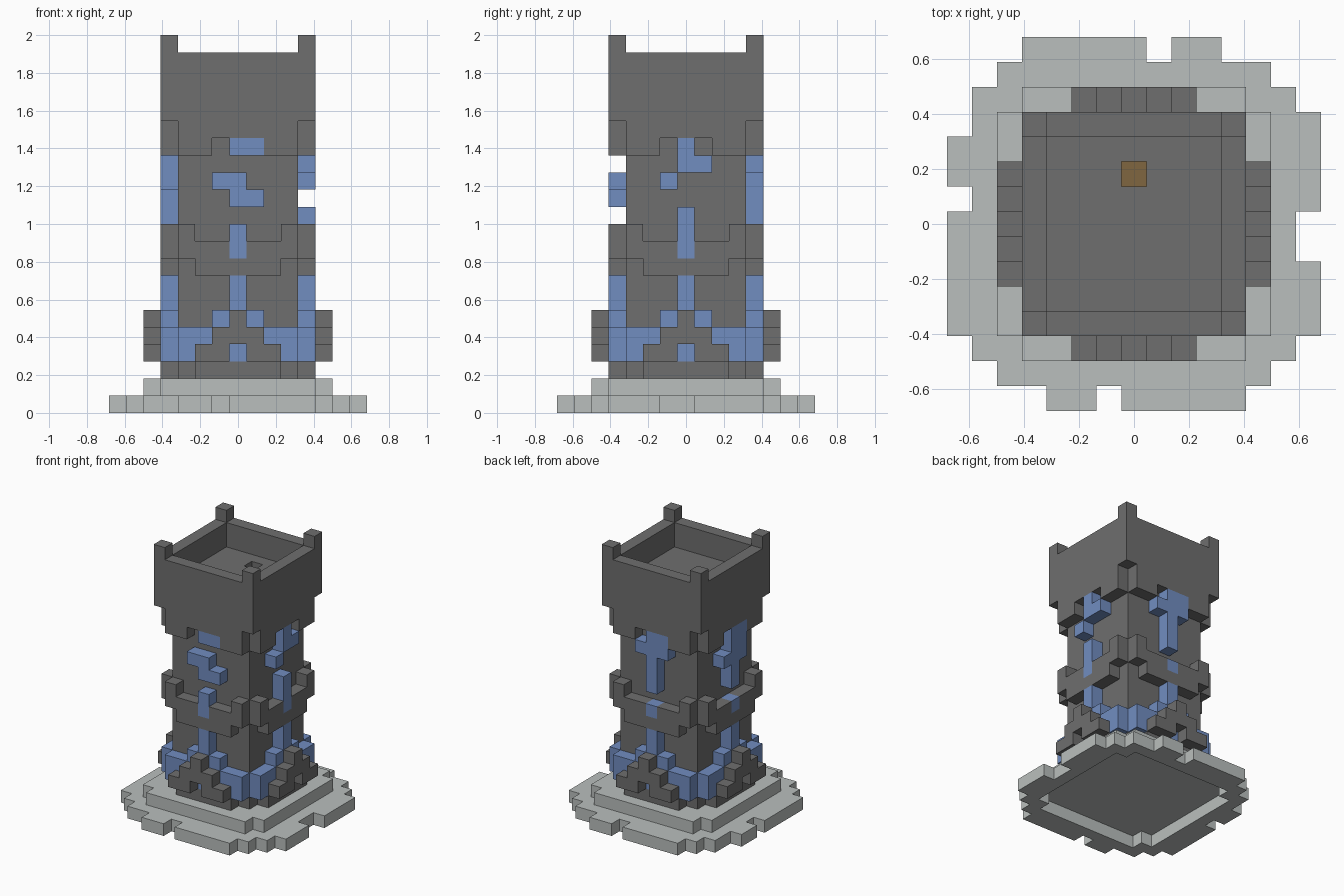
import bpy, bmesh
from mathutils import Vector

V = 2 / 22  # edge length of one block

cube = bpy.data.objects.get("Cube")
if cube:
    bpy.data.objects.remove(cube, do_unlink=True)


def material(name, r, g, b):
    m = bpy.data.materials.new(name)
    m.use_nodes = True
    m.diffuse_color = (r, g, b, 1)
    m.node_tree.nodes["Principled BSDF"].inputs["Base Color"].default_value = (r, g, b, 1)
    return m


dark = material("dark stone", 0.156, 0.156, 0.156)
light = material("pale stone", 0.49, 0.52, 0.51)
blue = material("blue crystal", 0.165, 0.266, 0.53)
brown = material("brown core", 0.216, 0.133, 0.051)


def box(x0, x1, y0, y1, z0, z1):
    """Block cells in an inclusive range."""
    return {(x, y, z) for x in range(x0, x1 + 1)
            for y in range(y0, y1 + 1) for z in range(z0, z1 + 1)}


def square(r, z0, z1):
    return box(-r, r, -r, r, z0, z1)


def posts(r, z0, z1):
    return {c for c in square(r, z0, z1) if abs(c[0]) == r and abs(c[1]) == r}


def on_side(side, u, out, z):
    """Cell on one tower side: u runs along the side, out is the distance from the axis."""
    return {"front": (u, -out, z), "back": (u, out, z),
            "right": (out, u, z), "left": (-out, u, z)}[side]


def build(name, cells, mat):
    """Join cells into one mesh that keeps only its outer faces."""
    bm = bmesh.new()
    for c in cells:
        for axis in range(3):
            for s in (-1, 1):
                n = [0, 0, 0]
                n[axis] = s
                if tuple(a + b for a, b in zip(c, n)) in cells:
                    continue
                n = Vector(n)
                a = Vector([float(k == (axis + 1) % 3) for k in range(3)])
                b = n.cross(a)
                mid = Vector((c[0], c[1], c[2] + 0.5)) + n * 0.5
                bm.faces.new([bm.verts.new((mid + (a * p + b * q) * 0.5) * V)
                              for p, q in ((-1, -1), (1, -1), (1, 1), (-1, 1))])
    bmesh.ops.remove_doubles(bm, verts=bm.verts, dist=V / 100)
    bmesh.ops.dissolve_limit(bm, angle_limit=0.01, verts=bm.verts, edges=bm.edges)
    mesh = bpy.data.meshes.new(name)
    bm.to_mesh(mesh)
    bm.free()
    mesh.materials.append(mat)
    bpy.context.collection.objects.link(bpy.data.objects.new(name, mesh))


SIDES = ("front", "back", "right", "left")

# Stepped base: upper plinth and a ragged, hollow lower ring
plinth = square(5, 1, 1) - posts(5, 1, 1)
ring = box(-6, 6, -5, 5, 0, 0) | box(-5, 5, -6, 6, 0, 0)
ragged = {"back": [(-4, 0), (2, 3)], "front": [(-3, -2), (0, 4)],
          "right": [(1, 4), (-4, -2)], "left": [(2, 3), (-4, 0)]}
for side, spans in ragged.items():
    for a, b in spans:
        ring |= {on_side(side, u, 7, 0) for u in range(a, b + 1)}
ring -= {(x, y, 0) for x, y, z in plinth}
build("base_plinth", plinth, light)
build("base_ring", ring, light)

# Tower core with a small shaft in the roof floor
core = square(3, 2, 18) - box(0, 0, 2, 2, 16, 18)
build("tower_core", core, dark)
build("shaft_bottom", {(0, 2, 16)}, brown)

# Crystal veins on each side, as (position along side, height) cells
veins = {
    "front": [(0, 9), (0, 10), (0, 12), (1, 12), (-1, 13), (0, 13), (0, 15), (1, 15)],
    "right": [(0, 9), (0, 10), (0, 11), (-1, 13), (0, 14), (1, 14), (0, 15)],
    "back": [(0, 9), (1, 14), (-1, 14), (-1, 15)] + [(0, z) for z in range(11, 16)],
    "left": [(0, 9), (1, 13)] + [(0, z) for z in range(11, 16)]
            + [(-1, z) for z in range(13, 16)],
}
crystal, footing, arches = set(), set(), set()
for side in SIDES:
    crystal |= {on_side(side, u, 4, z) for u, z in veins[side]}
    # Lower crystal flare that narrows to a stem
    for z, half in ((3, 3), (4, 3), (5, 1), (6, 0), (7, 0)):
        crystal |= {on_side(side, u, 4, z) for u in range(-half, half + 1)}
    # Stepped arch over a footing
    footing |= {on_side(side, u, 4, 2) for u in range(-2, 3)}
    for z, us in ((3, (-2, -1, 1, 2)), (4, (-1, 0, 1)), (5, (0,))):
        arches |= {on_side(side, u, 5, z) for u in us}
build("crystal_veins", crystal, blue)
build("footing", footing, dark)
build("stepped_arches", arches, dark)

# Middle band, dipping one block at the centre of each side
band = set()
for side in SIDES:
    for u in range(-3, 4):
        low = 9 if abs(u) == 3 else 8
        band |= {on_side(side, u, 4, z) for z in (low, low + 1)}
build("middle_band", band - crystal, dark)

# Parapet walls, notched below, with corner merlons
parapet = square(4, 15, 20) - square(3, 15, 20) - posts(4, 15, 16)
for side in SIDES:
    parapet -= {on_side(side, u, 4, 15) for u in (-1, 0, 1)}
build("parapet", parapet | posts(4, 21, 21), dark)
